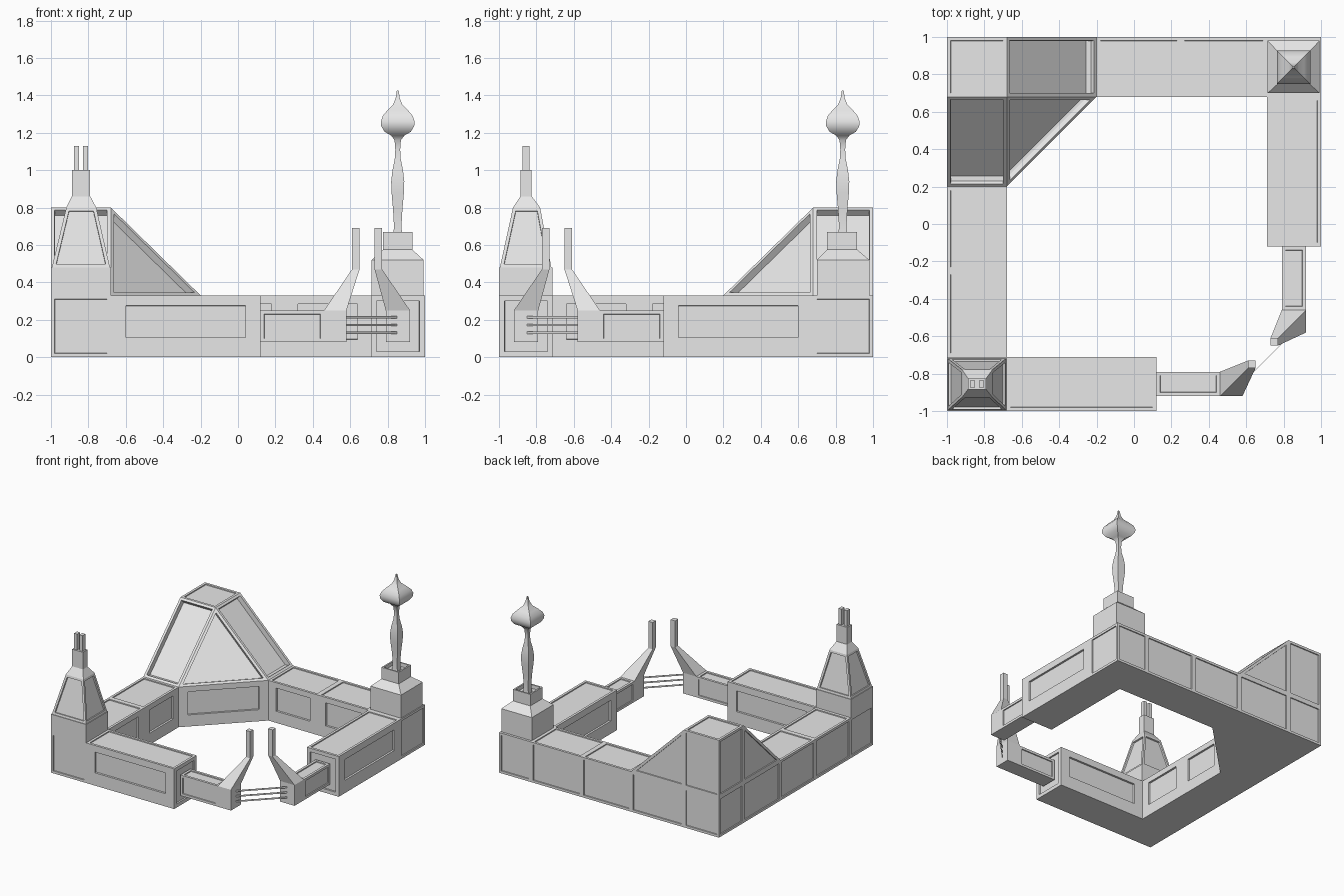
import bpy, bmesh, math
from mathutils import Matrix, Vector

if "Cube" in bpy.data.objects:
    bpy.data.objects.remove(bpy.data.objects["Cube"])

stone = bpy.data.materials.new("grey_stone")
stone.use_nodes = True
stone.diffuse_color = (0.8, 0.8, 0.8, 1)
stone.node_tree.nodes["Principled BSDF"].inputs["Base Color"].default_value = (0.8, 0.8, 0.8, 1)

# Reflection across the diagonal running from the gate to the big corner roof
DIAGONAL = Matrix(((0, -1, 0, 0), (-1, 0, 0, 0), (0, 0, 1, 0), (0, 0, 0, 1)))
LEFT, RIGHT = Vector((-1, 0, 0)), Vector((1, 0, 0))
FRONT, BACK, UP = Vector((0, -1, 0)), Vector((0, 1, 0)), Vector((0, 0, 1))


def finish(name, bm, smooth=False):
    bmesh.ops.recalc_face_normals(bm, faces=bm.faces)
    mesh = bpy.data.meshes.new(name)
    bm.to_mesh(mesh)
    bm.free()
    mesh.materials.append(stone)
    obj = bpy.data.objects.new(name, mesh)
    bpy.context.collection.objects.link(obj)
    if smooth:
        bpy.ops.object.select_all(action='DESELECT')
        obj.select_set(True)
        bpy.context.view_layer.objects.active = obj
        bpy.ops.object.shade_smooth_by_angle(angle=math.radians(40))
    return obj


def finish_pair(name, other_name, bm, smooth=False):
    twin = bm.copy()
    bmesh.ops.transform(twin, matrix=DIAGONAL, verts=twin.verts)
    finish(name, bm, smooth)
    finish(other_name, twin, smooth)


def loft(rings):
    """Closed solid through rings of points with equal counts."""
    bm = bmesh.new()
    rows = [[bm.verts.new(p) for p in ring] for ring in rings]
    n = len(rows[0])
    for low, high in zip(rows, rows[1:]):
        for i in range(n):
            j = (i + 1) % n
            bm.faces.new((low[i], low[j], high[j], high[i]))
    bm.faces.new(rows[0][::-1])
    bm.faces.new(rows[-1])
    bmesh.ops.recalc_face_normals(bm, faces=bm.faces)
    bm.normal_update()
    return bm


def rect(x0, x1, y0, y1, z):
    return [(x0, y0, z), (x1, y0, z), (x1, y1, z), (x0, y1, z)]


def box(x0, x1, y0, y1, z0, z1):
    return loft([rect(x0, x1, y0, y1, z0), rect(x0, x1, y0, y1, z1)])


def facing(bm, *directions):
    return [f for f in bm.faces if any(f.normal.dot(d) > 0.9 for d in directions)]


def panel(bm, faces, margin, depth, lift=0.0):
    """Sink a framed panel into each face."""
    if not faces:
        return
    bmesh.ops.inset_individual(bm, faces=faces, thickness=margin, use_even_offset=True)
    for v in {v for f in faces for v in f.verts}:
        v.co.z += lift
    bmesh.ops.inset_individual(bm, faces=faces, thickness=0.001, depth=-depth,
                               use_even_offset=True)


WALL = 0.33

# Two wall segments beside the roof, and their twins along the back
for i, (y0, y1) in enumerate(((-0.71, -0.25), (-0.25, 0.2))):
    bm = box(-1, -0.68, y0, y1, 0, WALL)
    thin, deep = facing(bm, LEFT, UP), facing(bm, RIGHT)
    panel(bm, thin, 0.02, 0.008)
    panel(bm, deep, 0.07, 0.015, 0.025)
    finish_pair(f"right_wall_{i}", f"back_wall_{i}", bm)

# Long walls leading to the gate
bm = box(-0.68, 0.12, -1, -0.71, 0, WALL)
thin, deep, end = facing(bm, UP), facing(bm, FRONT, BACK), facing(bm, RIGHT)
panel(bm, thin, 0.02, 0.008)
panel(bm, deep, 0.08, 0.015, 0.025)
panel(bm, end, 0.03, 0.012)
finish_pair("front_wall", "left_wall", bm)

# Corner blocks under the two towers
bm = box(-1, -0.68, -1, -0.71, 0, WALL)
panel(bm, facing(bm, LEFT, FRONT), 0.02, 0.008)
finish_pair("chimney_corner_block", "spire_corner_block", bm)

# Low passages and the gate pylons
bm = box(0.12, 0.46, -0.92, -0.79, 0.08, 0.25)
panel(bm, facing(bm, UP, FRONT, BACK), 0.02, 0.008)
finish_pair("front_passage", "left_passage", bm)

bm = loft([rect(0.46, 0.58, -0.92, -0.79, 0.08),
           rect(0.46, 0.58, -0.92, -0.79, 0.25),
           rect(0.61, 0.65, -0.77, -0.73, 0.47),
           rect(0.61, 0.65, -0.77, -0.73, 0.69)])
finish_pair("front_gate_pylon", "left_gate_pylon", bm)

# Thin upright slats closing the gate
for i in range(3):
    z = 0.125 + 0.042 * i
    bm = bmesh.new()
    bmesh.ops.create_cube(bm, size=1, matrix=Matrix.Translation((0.715, -0.715, z + 0.005))
                          @ Matrix.Rotation(math.pi / 4, 4, 'Z')
                          @ Matrix.Diagonal((0.39, 0.002, 0.013, 1)))
    finish(f"gate_slat_{i}", bm)

# Base of the big corner roof, with its diagonal inner wall
plan = [(-1, 1), (-1, 0.68), (-1, 0.2), (-0.68, 0.2), (-0.2, 0.68), (-0.2, 1), (-0.68, 1)]
bm = loft([[(x, y, z) for x, y in plan] for z in (0, WALL)])
thin = facing(bm, LEFT, BACK)
deep = facing(bm, Vector((1, -1, 0)).normalized())
panel(bm, thin, 0.02, 0.008)
panel(bm, deep, 0.07, 0.015, 0.025)
finish("roof_base", bm)

# Big corner roof
bm = bmesh.new()
b = [bm.verts.new((x, y, WALL)) for x, y in plan]
t = [bm.verts.new((x, y, 0.8)) for x, y in ((-1, 1), (-1, 0.68), (-0.68, 0.68), (-0.68, 1))]
for face in ((b[0], b[1], t[1], t[0]), (b[1], b[2], t[1]), (b[2], b[3], t[2], t[1]),
             (b[3], b[4], t[2]), (b[4], b[5], t[3], t[2]), (b[5], b[6], t[3]),
             (b[6], b[0], t[0], t[3]), t, b):
    bm.faces.new(face)
bmesh.ops.recalc_face_normals(bm, faces=bm.faces)
bm.normal_update()
thin = facing(bm, LEFT, BACK, UP)
slopes = [f for f in bm.faces if 0.2 < f.normal.z < 0.9]
panel(bm, thin, 0.02, 0.008)
panel(bm, slopes, 0.02, 0.04)
finish("corner_roof", bm)

# Chimney tower: plinth, tapered hood, stack and two flues
finish("chimney_plinth", box(-1, -0.68, -1, -0.715, WALL, 0.48))
bm = loft([rect(-0.995, -0.685, -0.995, -0.72, 0.48),
           rect(-0.918, -0.758, -0.925, -0.78, 0.8)])
panel(bm, [f for f in bm.faces if abs(f.normal.z) < 0.6], 0.018, 0.012)
finish("chimney_hood", bm)
finish("chimney_cap", loft([rect(-0.918, -0.758, -0.925, -0.78, 0.8),
                            rect(-0.888, -0.79, -0.885, -0.825, 0.86)]))
finish("chimney_stack", box(-0.888, -0.79, -0.885, -0.825, 0.86, 1.0))
for side, x in (("right", -0.863), ("left", -0.815)):
    finish(f"{side}_flue", box(x - 0.014, x + 0.014, -0.875, -0.837, 1.0, 1.13))

# Spire tower: plinth, sloped shoulder, pedestal and square spire
finish("spire_plinth", loft([rect(0.715, 0.992, 0.7, 0.98, WALL),
                             rect(0.715, 0.992, 0.7, 0.98, 0.52),
                             rect(0.775, 0.932, 0.755, 0.915, 0.575)]))
bm = box(0.775, 0.932, 0.755, 0.915, 0.57, 0.67)
panel(bm, facing(bm, UP), 0.012, 0.03)
finish("spire_pedestal", bm)

profile = [(0.025, 0.63), (0.02, 0.7), (0.025, 0.79), (0.033, 0.88), (0.035, 0.94),
           (0.028, 1.0), (0.016, 1.06), (0.013, 1.11), (0.017, 1.16), (0.035, 1.185),
           (0.07, 1.205), (0.088, 1.235), (0.09, 1.26), (0.08, 1.29), (0.055, 1.32),
           (0.025, 1.35), (0.011, 1.385), (0.005, 1.425)]
finish("spire", loft([rect(0.854 - r, 0.854 + r, 0.838 - r, 0.838 + r, z)
                      for r, z in profile]), smooth=True)
